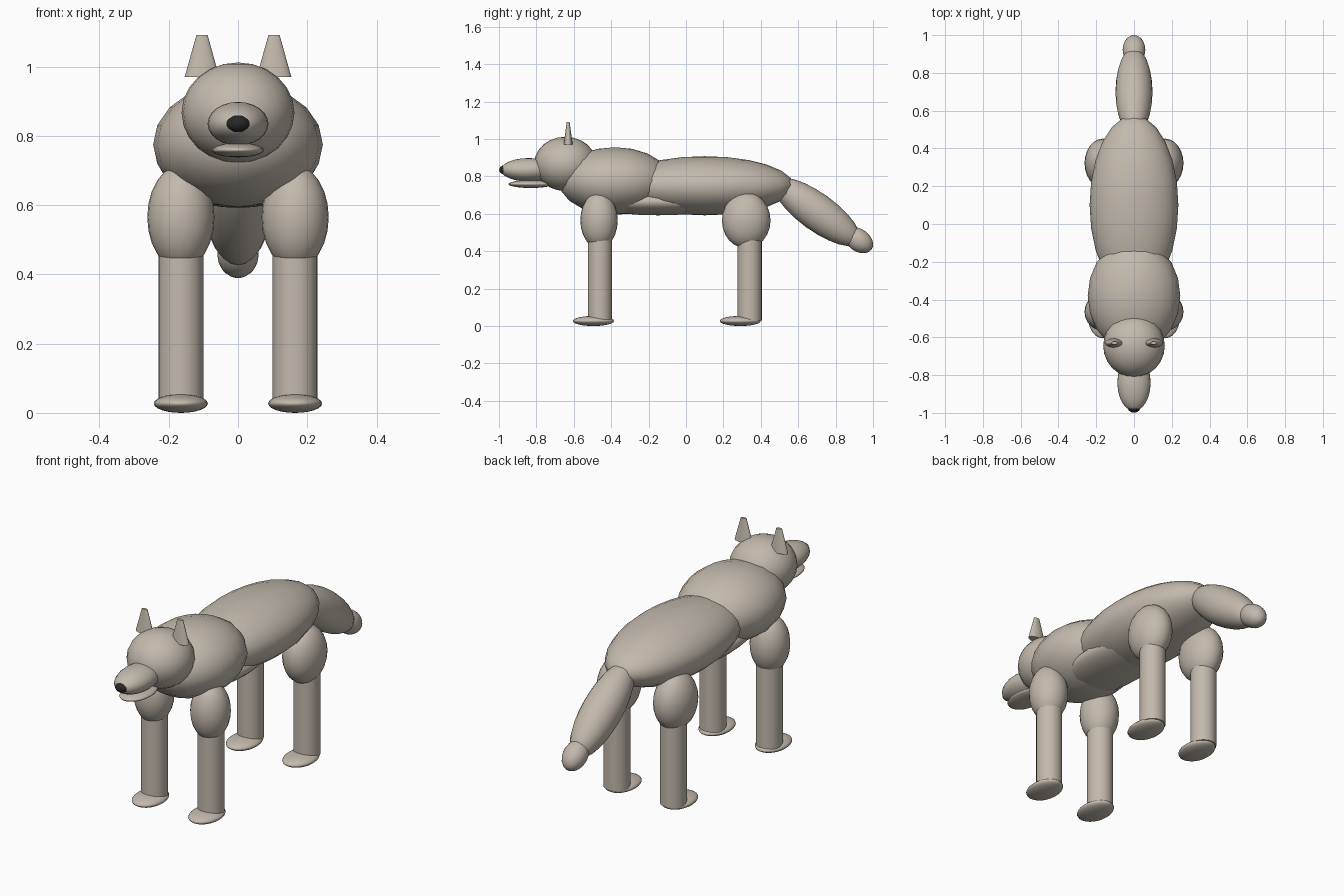
import bpy
from math import radians

cube = bpy.data.objects.get("Cube")
if cube:
    bpy.data.objects.remove(cube, do_unlink=True)


def material(name, rgb):
    mat = bpy.data.materials.new(name)
    mat.use_nodes = True
    color = (*rgb, 1.0)
    mat.diffuse_color = color
    mat.node_tree.nodes["Principled BSDF"].inputs["Base Color"].default_value = color
    return mat


FUR = material("taupe_fur", (0.55, 0.49, 0.42))
BLACK = material("nose_black", (0.02, 0.02, 0.02))


def finish(name, mat):
    obj = bpy.context.object
    obj.name = obj.data.name = name
    obj.data.materials.append(mat)
    return obj


def ellipsoid(name, center, radii, tilt=0, mat=FUR, segments=24, rings=12):
    bpy.ops.mesh.primitive_uv_sphere_add(segments=segments, ring_count=rings, radius=1,
                                         location=center, rotation=(radians(tilt), 0, 0))
    obj = finish(name, mat)
    obj.scale = radii
    bpy.ops.object.shade_smooth()
    return obj


def taper(name, center, bottom_radius, top_radius, height, flatten=1.0):
    bpy.ops.mesh.primitive_cone_add(vertices=24, radius1=bottom_radius, radius2=top_radius,
                                    depth=height, location=center)
    obj = finish(name, FUR)
    obj.scale.y = flatten
    bpy.ops.object.transform_apply(location=False, rotation=False, scale=True)
    bpy.ops.object.shade_smooth_by_angle(angle=radians(40))
    return obj


# Trunk
ellipsoid("body", (0, 0.1, 0.75), (0.235, 0.476, 0.158))
ellipsoid("chest", (0, -0.38, 0.775), (0.245, 0.3, 0.181), segments=20, rings=10)
ellipsoid("belly", (0, -0.15, 0.664), (0.175, 0.38, 0.072))

# Head
ellipsoid("head", (0, -0.645, 0.867), (0.163, 0.167, 0.145))
ellipsoid("snout", (0, -0.84, 0.835), (0.088, 0.15, 0.063))
ellipsoid("lower_jaw", (0, -0.83, 0.759), (0.075, 0.12, 0.021))
ellipsoid("nose", (0, -0.965, 0.835), (0.036, 0.034, 0.026), mat=BLACK)

# Tail
ellipsoid("tail", (0, 0.7, 0.61), (0.098, 0.28, 0.1), tilt=-36)
ellipsoid("tail_tip", (0, 0.923, 0.459), (0.06, 0.085, 0.06), tilt=-36)

# Ears and legs on both sides
for side, sign in (("left", 1), ("right", -1)):
    taper(f"{side}_ear", (sign * 0.104, -0.63, 1.031), 0.05, 0.016, 0.122, flatten=0.48)
    for end, thigh_y, shin_y, foot_y, thigh_depth in (
            ("front", -0.465, -0.46, -0.495, 0.1),
            ("back", 0.322, 0.34, 0.29, 0.13)):
        x = sign * 0.165
        ellipsoid(f"{side}_{end}_thigh", (x, thigh_y, 0.565), (0.097, thigh_depth, 0.15))
        taper(f"{side}_{end}_shin", (x, shin_y, 0.245), 0.065, 0.065, 0.43)
        ellipsoid(f"{side}_{end}_foot", (x, foot_y, 0.027), (0.078, 0.11, 0.027))
